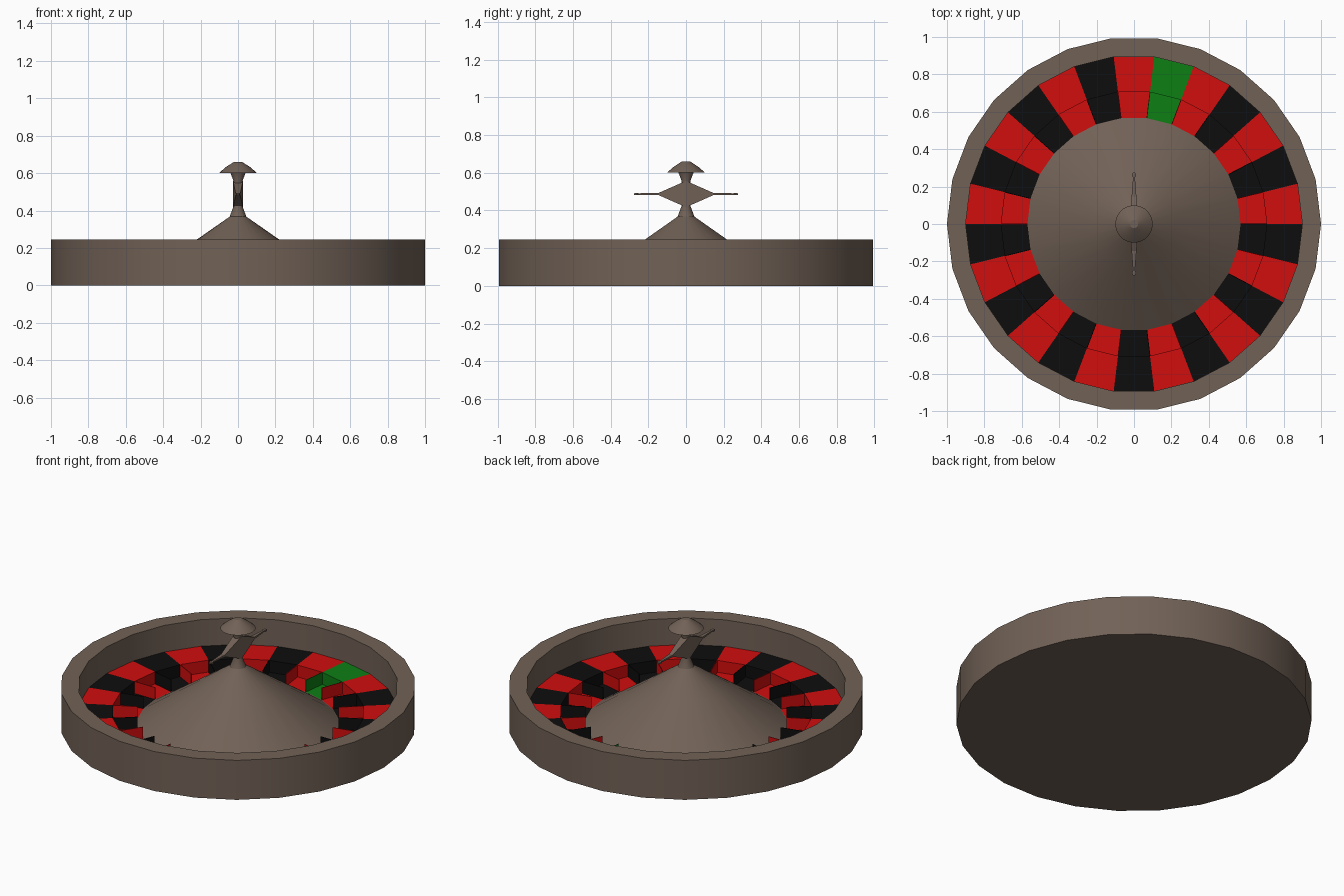
import bpy, bmesh
from math import cos, sin, tau, radians
from mathutils import Vector

cube = bpy.data.objects.get("Cube")
if cube:
    bpy.data.objects.remove(cube, do_unlink=True)

SIDES = 26
STEP = tau / SIDES
RING_Z, FLOOR_Z = 0.08, 0.006
R_OUT, R_STEP, R_IN = 0.9, 0.71, 0.57


def material(name, rgb):
    m = bpy.data.materials.new(name)
    m.use_nodes = True
    col = (*rgb, 1.0)
    m.diffuse_color = col
    bsdf = m.node_tree.nodes["Principled BSDF"]
    bsdf.inputs["Base Color"].default_value = col
    bsdf.inputs["Roughness"].default_value = 0.6
    return m


wood = material("brown wood", (0.165, 0.12, 0.093))
red = material("pocket red", (0.64, 0.004, 0.004))
black = material("pocket black", (0.004, 0.004, 0.004))
green = material("pocket green", (0.004, 0.21, 0.007))


def finish(name, bm, mats, smooth=True, recalc=True):
    if recalc:
        bmesh.ops.recalc_face_normals(bm, faces=bm.faces)
    me = bpy.data.meshes.new(name)
    bm.to_mesh(me)
    bm.free()
    for m in mats:
        me.materials.append(m)
    ob = bpy.data.objects.new(name, me)
    bpy.context.collection.objects.link(ob)
    if smooth:
        bpy.ops.object.select_all(action='DESELECT')
        ob.select_set(True)
        bpy.context.view_layer.objects.active = ob
        bpy.ops.object.shade_smooth_by_angle(angle=radians(25))
    return ob


def polar(r, k, z):
    return Vector((r * cos(k * STEP), r * sin(k * STEP), z))


def lathe(name, profile, mat):
    """Turn an (r, z) profile around the z axis; radius 0 makes a pole."""
    bm = bmesh.new()
    rings = []
    for r, z in profile:
        count = SIDES if r > 0 else 1
        rings.append([bm.verts.new(polar(r, k, z)) for k in range(count)])
    for a, b in zip(rings, rings[1:]):
        for k in range(SIDES):
            n = k + 1
            loop = [a[k % len(a)], a[n % len(a)], b[n % len(b)], b[k % len(b)]]
            bm.faces.new(list(dict.fromkeys(loop)))
    return finish(name, bm, [mat])


# Bowl: flat base, outer wall, rim top and inner wall
lathe("bowl", [(0, 0), (1, 0), (1, 0.245), (R_OUT, 0.245), (R_OUT, 0.003), (0, 0.003)], wood)

# Turned cone with neck and cap
lathe("centre_cone", [(R_IN, 0.003), (0.22, 0.245), (0.045, 0.367), (0.025, 0.42),
                      (0.025, 0.56), (0.04, 0.6), (0.1, 0.602), (0.065, 0.632),
                      (0.022, 0.66), (0, 0.66)], wood)

# Pockets: ring top, step and floor of each sector, in alternating colours
pockets = bmesh.new()
dividers = bmesh.new()
section = [(R_OUT, RING_Z), (R_STEP, RING_Z), (R_STEP, FLOOR_Z), (R_IN, FLOOR_Z)]
for k in range(SIDES):
    colour = 2 if k == 5 else k % 2
    for (r0, z0), (r1, z1) in zip(section, section[1:]):
        quad = [polar(r0, k, z0), polar(r0, k + 1, z0), polar(r1, k + 1, z1), polar(r1, k, z1)]
        pockets.faces.new([pockets.verts.new(p) for p in quad]).material_index = colour
    # Thin upright divider at the end of the sector
    wall = [polar(r, k + 1, z) for r, z in
            ((R_STEP, FLOOR_Z), (R_STEP, RING_Z), (R_IN, RING_Z), (R_IN, FLOOR_Z))]
    side = (polar(1, k + 1, 0).cross(Vector((0, 0, 1)))) * 0.002
    near = [dividers.verts.new(p + side) for p in wall]
    far = [dividers.verts.new(p - side) for p in wall]
    faces = [near, far[::-1]]
    faces += [[near[i], far[i], far[(i + 1) % 4], near[(i + 1) % 4]] for i in range(4)]
    for f in faces:
        dividers.faces.new(f).material_index = colour
finish("pockets", pockets, [red, black, green], smooth=False, recalc=False)
finish("pocket_dividers", dividers, [red, black, green], smooth=False)

# Spindle handle: tapered diamond bar with a small knob at each end
half = [(0.0, 0.026, 0.07), (0.145, 0.013, 0.006), (0.25, 0.005, 0.004),
        (0.26, 0.012, 0.005), (0.275, 0.006, 0.004)]
stations = [(-y, w, h) for y, w, h in half[:0:-1]] + half
bm = bmesh.new()
rings = [[bm.verts.new((sx * w, y, 0.487 + sz * h))
          for sx, sz in ((-1, -1), (1, -1), (1, 1), (-1, 1))] for y, w, h in stations]
for a, b in zip(rings, rings[1:]):
    for i in range(4):
        j = (i + 1) % 4
        bm.faces.new((a[i], a[j], b[j], b[i]))
bm.faces.new(rings[0])
bm.faces.new(rings[-1])
finish("spindle_handle", bm, [wood], smooth=False)
